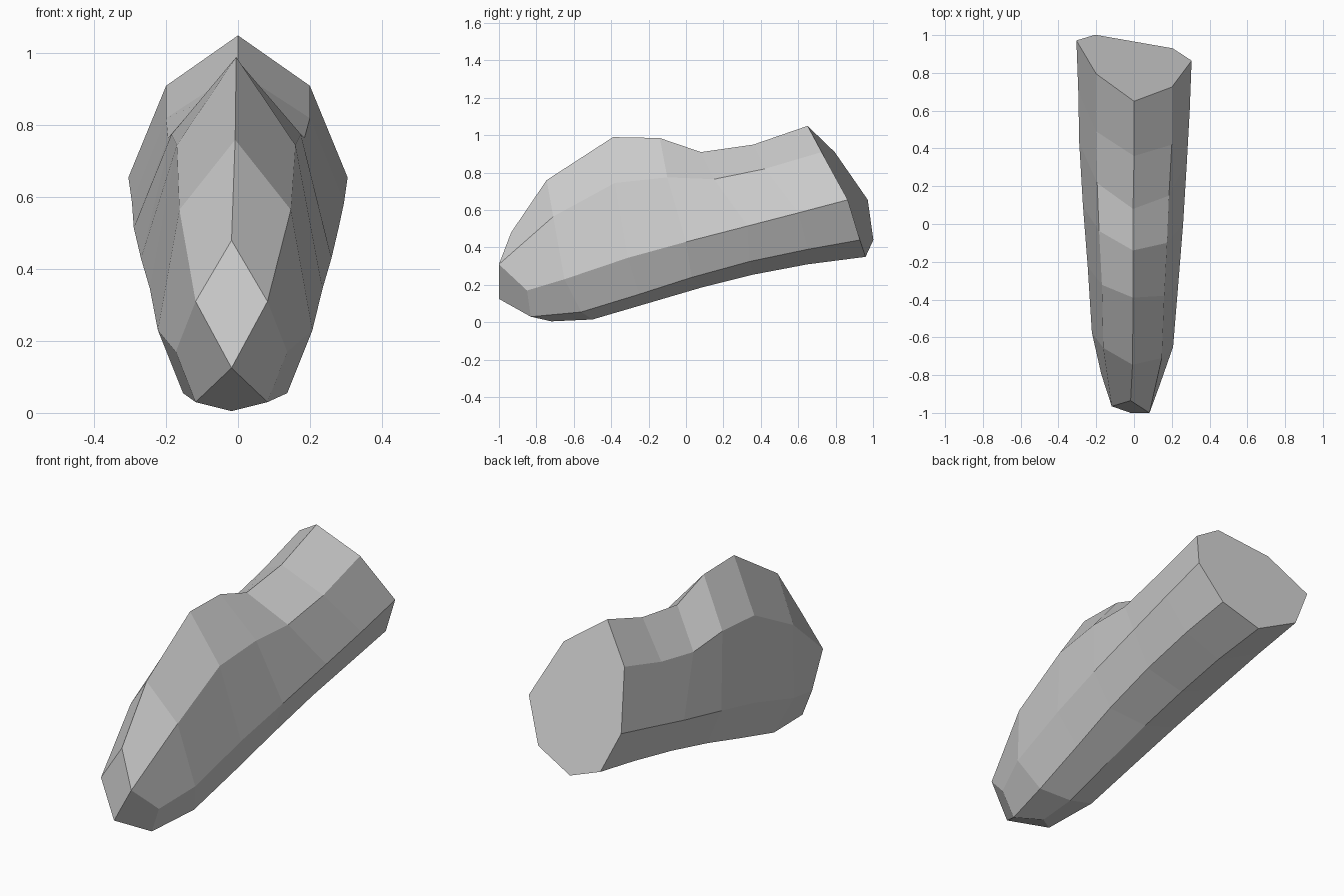
import bpy
import bmesh

# Remove the default cube only
default_cube = bpy.data.objects.get("Cube")
if default_cube:
    bpy.data.objects.remove(default_cube, do_unlink=True)

# Flat grey stone colour
stone_grey = bpy.data.materials.new("stone_grey")
stone_grey.use_nodes = True
colour = (0.6, 0.6, 0.6, 1.0)
stone_grey.diffuse_color = colour
stone_grey.node_tree.nodes["Principled BSDF"].inputs["Base Color"].default_value = colour

# Lengthwise edge lines of the +x half, from the back to the front: (half width, y, z)
ridge = [(0, .65, 1.05), (0, .36, .95), (0, .08, .91), (0, -.14, .985),
         (0, -.39, .99), (0, -.745, .76), (0, -.935, .48)]
shoulder = [(.2, .725, .91), (.2, .42, .82), (.19, .15, .765), (.18, -.1, .775),
            (.165, -.38, .745), (.155, -.71, .565), (.1, -1, .31)]
flank = [(.305, .865, .655), (.295, .6, .585), (.285, .33, .515), (.265, 0, .43),
         (.24, -.31, .345), (.215, -.65, .23), (.155, -.85, .17)]
lower_flank = [(.205, .93, .44), (.205, .65, .39), (.2, .34, .325), (.185, .03, .24),
               (.165, -.25, .15), (.145, -.56, .055), (.1, -.83, .03)]
keel = [(0, .96, .35), (0, .65, .31), (0, .36, .255), (0, .08, .185),
        (0, -.21, .1), (0, -.5, .015), (0, -.72, .005)]

# The body drifts slightly sideways, and its -x half is sheared to the back
drift = [0, 0, -.005, -.005, -.005, -.008, -.018]
SHEAR = 0.35


def place(point, station, side):
    width, y, z = point
    if side < 0:
        y += SHEAR * width
    return (side * width + drift[station], y, z)


# Order of lines around each eight-sided ring
around = [(ridge, 1), (shoulder, 1), (flank, 1), (lower_flank, 1),
          (keel, 1), (lower_flank, -1), (flank, -1), (shoulder, -1)]
count = len(around)

bm = bmesh.new()
rings = []
for station in range(len(ridge)):
    rings.append([bm.verts.new(place(line[station], station, side))
                  for line, side in around])

# Faceted skin between neighbouring rings
for back, front in zip(rings, rings[1:]):
    for i in range(count):
        j = (i + 1) % count
        bm.faces.new((back[i], back[j], front[j], front[i]))

# Slanted flat back end
bm.faces.new(rings[0])

# Pointed front end: four facets meeting at the nose
nose = bm.verts.new((drift[-1], -1, .125))
tip = rings[-1]
for middle in range(0, count, 2):
    bm.faces.new((nose, tip[middle - 1], tip[middle], tip[(middle + 1) % count]))

bmesh.ops.recalc_face_normals(bm, faces=bm.faces[:])

mesh = bpy.data.meshes.new("rock")
bm.to_mesh(mesh)
bm.free()
mesh.materials.append(stone_grey)
rock = bpy.data.objects.new("rock", mesh)
bpy.context.scene.collection.objects.link(rock)
